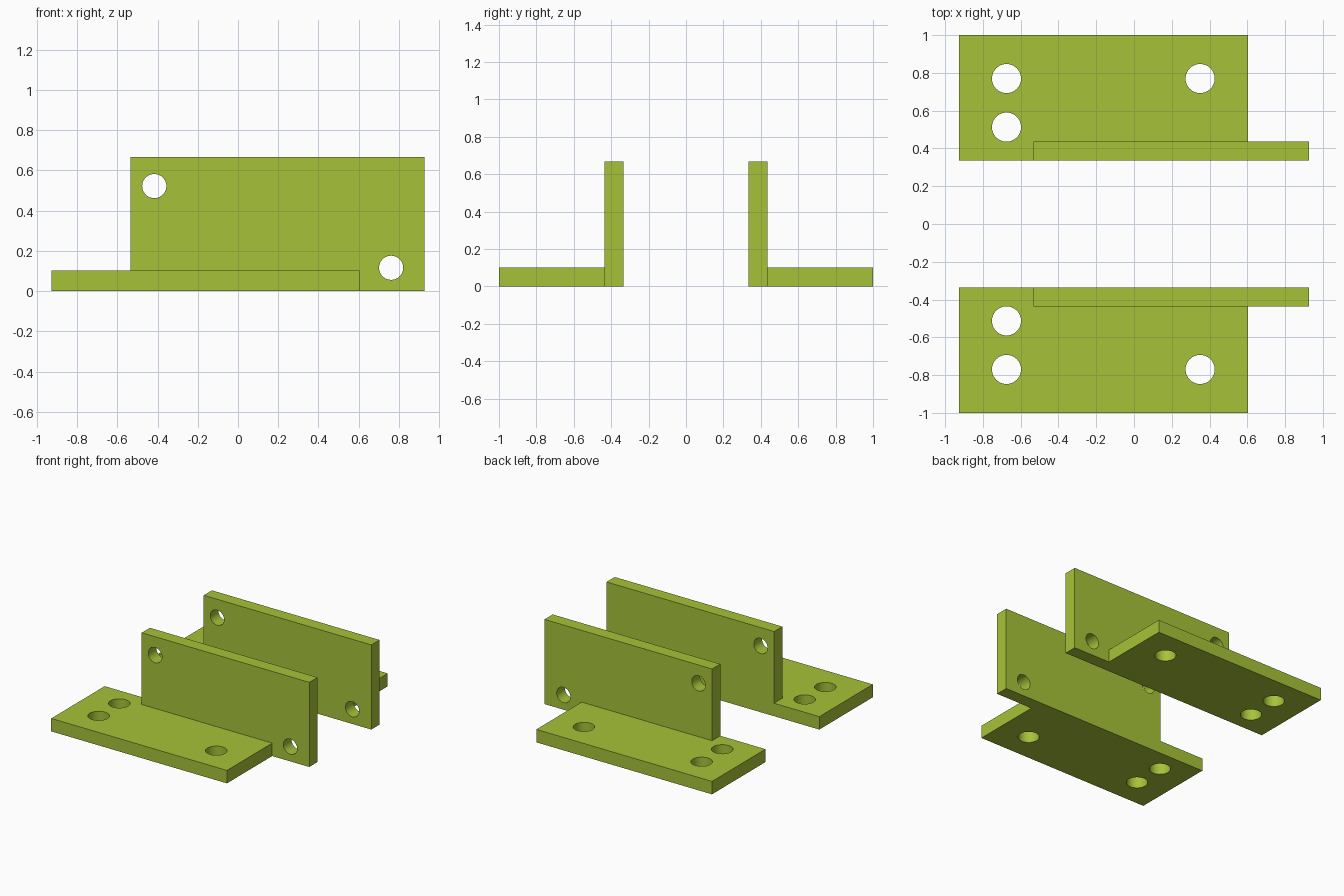
import bpy, math

if "Cube" in bpy.data.objects:
    bpy.data.objects.remove(bpy.data.objects["Cube"])

X0, X1 = -0.927, 0.927        # overall length
BASE_END, WALL_START = 0.604, -0.533
Y_IN, Y_OUT = 0.335, 1.0
T, H = 0.102, 0.667           # plate thickness, wall height


def box(name, lo, hi):
    bpy.ops.mesh.primitive_cube_add(size=1, location=[(a + b) / 2 for a, b in zip(lo, hi)])
    ob = bpy.context.object
    ob.name = name
    ob.scale = [b - a for a, b in zip(lo, hi)]
    bpy.ops.object.transform_apply(location=True, rotation=True, scale=True)
    return ob


def cylinder(r, loc, rot=(0, 0, 0)):
    bpy.ops.mesh.primitive_cylinder_add(vertices=48, radius=r, depth=0.3, location=loc, rotation=rot)
    return bpy.context.object


def boolean(target, tool, operation):
    bpy.context.view_layer.objects.active = target
    mod = target.modifiers.new("bool", 'BOOLEAN')
    mod.operation, mod.solver, mod.object = operation, 'EXACT', tool
    bpy.ops.object.modifier_apply(modifier=mod.name)
    bpy.data.objects.remove(tool, do_unlink=True)


# Angle bracket: flat flange joined to an offset upright wall
bracket = box("rear_angle_bracket", (X0, Y_IN, 0), (BASE_END, Y_OUT, T))
wall = box("wall", (WALL_START, Y_IN, 0), (X1, Y_IN + T, H))
boolean(bracket, wall, 'UNION')

# Mounting holes through the flange
for x, y in [(-0.675, 0.77), (-0.675, 0.513), (0.35, 0.77)]:
    boolean(bracket, cylinder(0.077, (x, y, T / 2)), 'DIFFERENCE')

# Bolt holes through the wall
for x, z in [(-0.416, 0.522), (0.761, 0.116)]:
    boolean(bracket, cylinder(0.06, (x, Y_IN + T / 2, z), (math.pi / 2, 0, 0)), 'DIFFERENCE')

# Smooth bores, crisp edges
mat = bpy.data.materials.new("lime_green")
mat.diffuse_color = (0.38, 0.54, 0.04, 1)
mat.use_nodes = True
mat.node_tree.nodes["Principled BSDF"].inputs["Base Color"].default_value = mat.diffuse_color
bracket.data.materials.clear()
bracket.data.materials.append(mat)
for p in bracket.data.polygons:
    p.material_index = 0
bpy.ops.object.select_all(action='DESELECT')
bracket.select_set(True)
bpy.context.view_layer.objects.active = bracket
bpy.ops.object.shade_smooth_by_angle(angle=math.radians(30))

# Mirrored partner on the front side
front = bracket.copy()
front.data = bracket.data.copy()
front.name = "front_angle_bracket"
for v in front.data.vertices:
    v.co.y = -v.co.y
front.data.flip_normals()
bpy.context.collection.objects.link(front)
